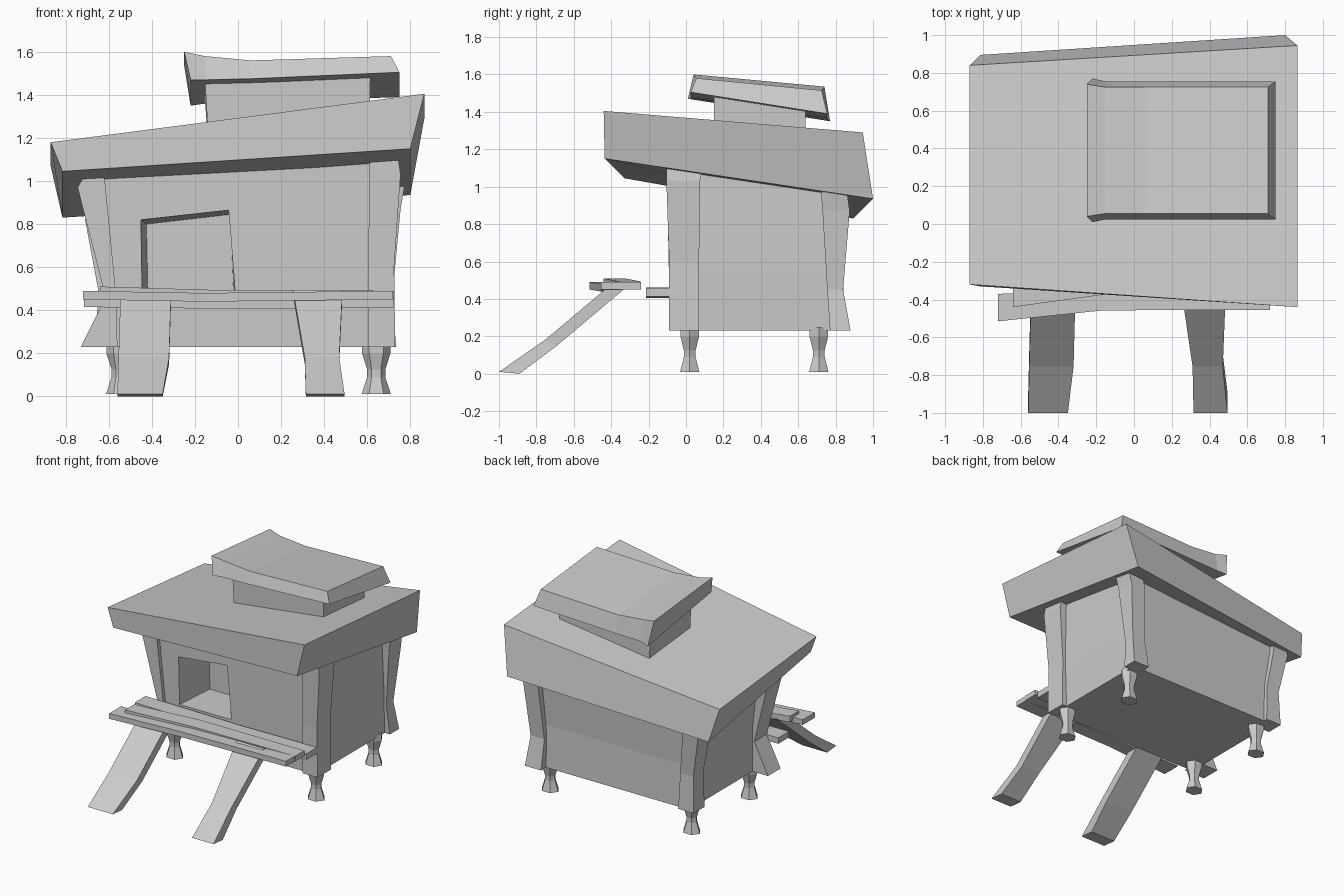
import bpy, bmesh
from math import cos, sin, pi


def loft(name, rings):
    """Closed flat-faced solid through rings of equal point count."""
    bm = bmesh.new()
    vs = [[bm.verts.new(p) for p in r] for r in rings]
    n = len(rings[0])
    for a, b in zip(vs, vs[1:]):
        for i in range(n):
            j = (i + 1) % n
            bm.faces.new((a[i], a[j], b[j], b[i]))
    bm.faces.new(vs[0][::-1])
    bm.faces.new(vs[-1])
    bmesh.ops.recalc_face_normals(bm, faces=bm.faces)
    me = bpy.data.meshes.new(name)
    bm.to_mesh(me)
    bm.free()
    ob = bpy.data.objects.new(name, me)
    bpy.context.collection.objects.link(ob)
    return ob


def rect(x0, x1, y0, y1, z):
    return [(x0, y0, z), (x1, y0, z), (x1, y1, z), (x0, y1, z)]


def post(name, *sections):
    return loft(name, [rect(*s) for s in sections])


# Main slanted roof slab
loft("roof", [
    [(-.815, -.33, 1.045), (.80, -.435, 1.15), (.80, 1.0, .935), (-.815, .895, .83)],
    [(-.87, -.32, 1.18), (.865, -.44, 1.405), (.865, .945, 1.29), (-.87, .84, 1.07)]])

# Small cap roof and its neck: cross-sections run along x
cap = []
for xt, xb, d, ztf, ztb, zbf, zbb in [
        (-.25, -.22, -.015, 1.60, 1.535, 1.47, 1.35),
        (-.155, -.15, 0, 1.58, 1.515, 1.47, 1.36),
        (.06, .06, 0, 1.56, 1.495, 1.475, 1.365),
        (.71, .75, 0, 1.58, 1.515, 1.505, 1.39)]:
    cap.append([(xb, .025 + d, zbf), (xb, .755 - d, zbb),
                (xt, .725 - d, ztb), (xt, .055 + d, ztf)])
loft("cap_roof", cap)
loft("cap_neck", [
    [(-.135, .15, 1.15), (.61, .15, 1.25), (.61, .64, 1.2), (-.135, .64, 1.1)],
    [(-.155, .15, 1.49), (.615, .15, 1.51), (.615, .64, 1.43), (-.155, .64, 1.41)]])

# Hutch body with a doorway recess cut in the front
body = loft("body", [
    rect(-.60, .69, -.06, .82, .23),
    rect(-.60, .70, -.065, .81, .55),
    [(-.66, -.07, 1.03), (.70, -.07, 1.11), (.70, .83, .98), (-.66, .83, .89)]])
cutter = loft("door_cutter", [
    [(-.45, -.12, .46), (-.012, -.12, .46), (-.045, -.12, .868), (-.455, -.12, .823)],
    [(-.418, .26, .46), (-.02, .26, .46), (-.035, .26, .845), (-.425, .26, .80)]])
cutter.hide_render = True
mod = body.modifiers.new("doorway", "BOOLEAN")
mod.operation = "DIFFERENCE"
mod.solver = "EXACT"
mod.object = cutter
bpy.context.view_layer.objects.active = body
bpy.ops.object.modifier_apply(modifier=mod.name)
bpy.data.objects.remove(cutter)

# Crooked corner posts: x0, x1, y0, y1, z per section
post("front_right_post", (.605, .73, -.09, .07, .23), (.605, .725, -.09, .07, .6),
     (.61, .755, -.105, .075, 1.03), (.61, .745, -.105, .085, 1.10))
post("back_right_post", (.60, .735, .77, .88, .23), (.60, .715, .755, .84, .45),
     (.63, .755, .73, .875, .87), (.64, .775, .72, .86, .985))
post("front_left_post", (-.73, -.56, -.09, .06, .23), (-.615, -.565, -.09, .06, .46),
     (-.745, -.615, -.10, .07, .97), (-.72, -.62, -.10, .07, 1.015))
post("back_left_post", (-.66, -.53, .72, .85, .23), (-.65, -.54, .72, .84, .5),
     (-.71, -.58, .72, .87, .82), (-.70, -.58, .72, .86, .88))

# Turned six-sided feet
for side, x in (("left", -.545), ("right", .642)):
    for end, y in (("front", .02), ("back", .71)):
        loft(f"{end}_{side}_foot", [
            [(x + r * cos(i * pi / 3), y + .87 * r * sin(i * pi / 3), z) for i in range(6)]
            for r, z in ((.068, .01), (.042, .09), (.042, .125), (.066, .20), (.066, .25))])

# Porch planks
loft("front_plank", [
    [(x, y0, z0), (x, y1, z0), (x, y1, z1), (x, y0, z1)] for x, y0, y1, z0, z1 in
    ((-.72, -.515, -.37, .45, .49), (-.16, -.457, -.35, .44, .48), (.72, -.455, -.35, .45, .49))])
loft("middle_plank", [
    [(x, y0, z0), (x, y1, z0), (x, y1, z1), (x, y0, z1)] for x, y0, y1, z0, z1 in
    ((-.64, -.44, -.33, .465, .51), (-.13, -.37, -.25, .455, .495), (.725, -.35, -.24, .45, .49))])
loft("back_plank", [
    [(x, -.215, z0), (x, -.085, z0), (x, -.085, z0 + .045), (x, -.215, z0 + .045)]
    for x, z0 in ((-.715, .415), (.1, .405), (.725, .412))])


# Sloping boards leading up to the porch
def ramp(name, xs):
    steps = ((-1.0, .01, -.89, 0), (-.755, .18, -.69, .15), (-.38, .495, -.31, .47))
    loft(name, [[(x0, yt, zt), (x1, yt, zt), (x1, yb, zb), (x0, yb, zb)]
                for (x0, x1), (yt, zt, yb, zb) in zip(xs, steps)])


ramp("left_ramp", ((-.56, -.35), (-.555, -.32), (-.545, -.31)))
ramp("right_ramp", ((.315, .495), (.31, .47), (.255, .485)))
